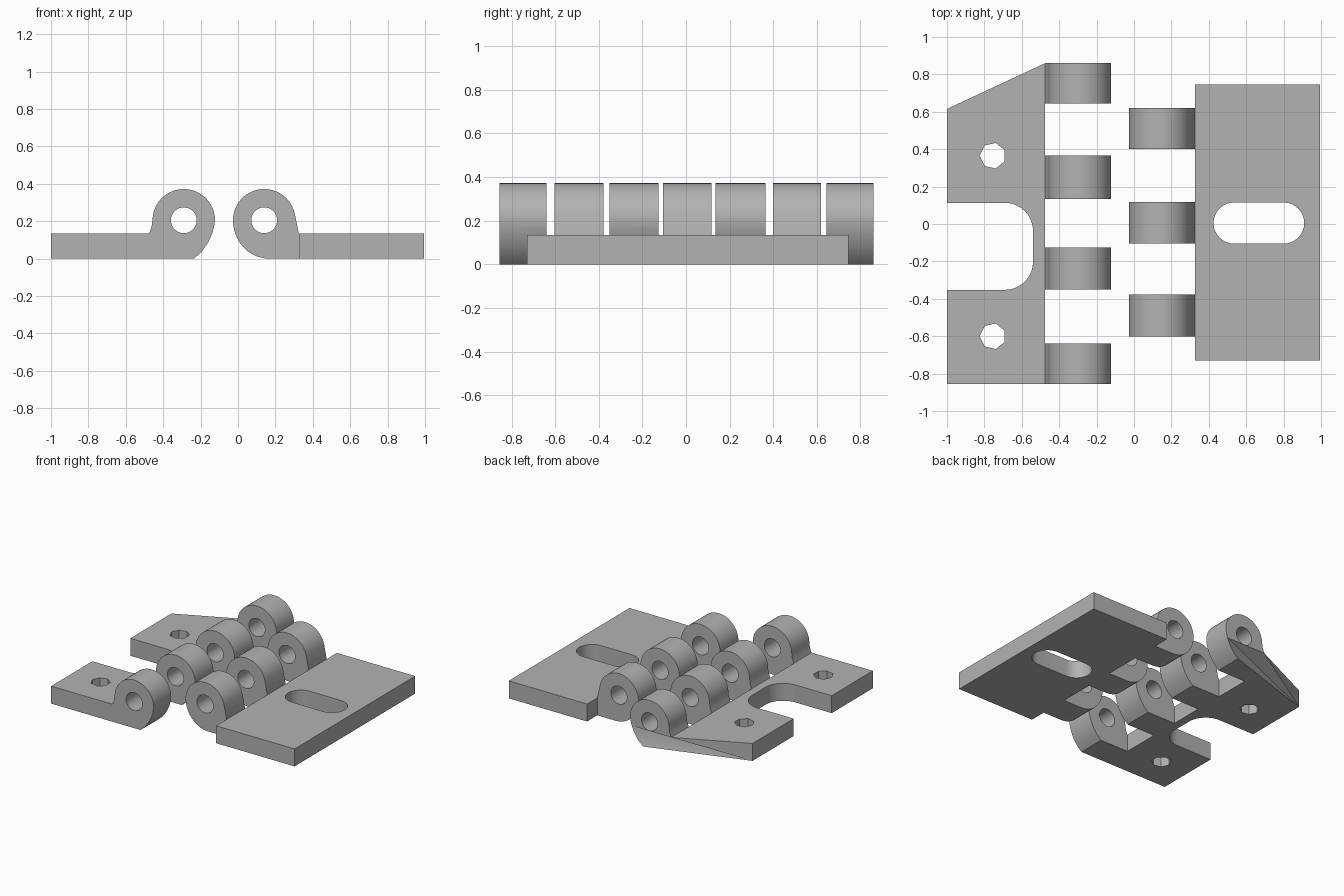
import bpy, bmesh
from math import cos, sin, radians

old = bpy.data.objects.get("Cube")
if old:
    bpy.data.objects.remove(old, do_unlink=True)

steel = bpy.data.materials.new("grey steel")
steel.use_nodes = True
grey = (0.45, 0.45, 0.45, 1)
steel.diffuse_color = grey
steel.node_tree.nodes["Principled BSDF"].inputs["Base Color"].default_value = grey

THICK, AXIS_Z, BORE, BARREL = 0.135, 0.205, 0.069, 0.167


def arc(cx, cy, rx, ry, start, end, steps):
    angles = [radians(start + (end - start) * i / steps) for i in range(steps + 1)]
    return [(cx + rx * cos(a), cy + ry * sin(a)) for a in angles]


def prism(name, outline, lo, hi, along, skew_corner=None):
    """Extrude an outline along y or z. skew_corner pulls the first two far points back."""
    bm = bmesh.new()

    def ring(w):
        pts = [(u, w, v) if along == "y" else (u, v, w) for u, v in outline]
        return [bm.verts.new(p) for p in pts]

    near, far = ring(lo), ring(hi)
    n = len(outline)
    bm.faces.new(near)
    for i in range(n):
        j = (i + 1) % n
        bm.faces.new((near[i], near[j], far[j], far[i]))
    if skew_corner is None:
        bm.faces.new(far)
    else:
        # flat barrel end above the plate, triangle fan to the corner below it
        for v in far[:2]:
            v.co.y = skew_corner
        k = max(i for i, p in enumerate(outline) if p[1] >= THICK)
        bm.faces.new(far[2:k + 1])
        fan = far[1:3] + far[k:]
        for a, b in zip(fan, fan[1:]):
            bm.faces.new((far[0], a, b))
    bmesh.ops.recalc_face_normals(bm, faces=bm.faces)
    mesh = bpy.data.meshes.new(name)
    bm.to_mesh(mesh)
    bm.free()
    ob = bpy.data.objects.new(name, mesh)
    bpy.context.scene.collection.objects.link(ob)
    ob.data.materials.append(steel)
    return ob


def box(x0, x1, y0, y1):
    return prism("gap_cutter", [(x0, y0), (x1, y0), (x1, y1), (x0, y1)], -0.1, 0.6, "z")


def hole(outline):
    return prism("hole_cutter", outline, -0.1, 0.3, "z")


def bore(x):
    return prism("bore_cutter", arc(x, AXIS_Z, BORE, BORE, 0, 350, 35), -1.1, 1.1, "y")


def activate(ob):
    bpy.ops.object.select_all(action="DESELECT")
    ob.select_set(True)
    bpy.context.view_layer.objects.active = ob


def carve(ob, cutters):
    activate(ob)
    for c in cutters:
        c.hide_render = True
        mod = ob.modifiers.new("cut", "BOOLEAN")
        mod.operation, mod.solver, mod.object = "DIFFERENCE", "EXACT", c
        bpy.ops.object.modifier_apply(modifier=mod.name)
        bpy.data.objects.remove(c, do_unlink=True)
    bpy.ops.object.shade_smooth_by_angle(angle=radians(20))


# Notched leaf: plate and barrel in one profile, far corner cut on a slant
lx = -0.29
notched_profile = [(-1, 0), (-1, THICK), (-0.475, THICK), (-0.462, 0.17)]
notched_profile += arc(lx, AXIS_Z, BARREL, BARREL, 180, 0, 24)
notched_profile += [(-0.128, 0.17), (-0.138, THICK), (-0.16, 0.085), (-0.195, 0.035), (-0.235, 0)]
notched_leaf = prism("notched_leaf", notched_profile, -0.855, 0.86, "y", skew_corner=0.615)

cutters = [bore(lx)]
for y0, y1 in [(-0.64, -0.35), (-0.125, 0.135), (0.365, 0.645)]:
    cutters.append(box(-0.476, 0, y0, y1))
for y in (0.365, -0.6):
    cutters.append(hole([(-0.755 + 0.07 * cos(radians(180 + i * 360 / 7)),
                          y + 0.07 * sin(radians(180 + i * 360 / 7))) for i in range(7)]))
r = 0.15
notch = [(-1.1, -0.352)] + arc(-0.54 - r, -0.352 + r, r, r, -90, 0, 10)
notch += arc(-0.54 - r, 0.113 - r, r, r, 0, 90, 10) + [(-1.1, 0.113)]
cutters.append(hole(notch))
carve(notched_leaf, cutters)

# Slotted leaf: plate and three knuckles
rx = 0.14
slotted_plate = prism("slotted_plate", [(0.325, 0), (0.995, 0), (0.995, THICK), (0.325, THICK)],
                      -0.73, 0.745, "y")
slot = arc(0.8, 0.005, 0.11, 0.11, -90, 90, 16) + arc(0.535, 0.005, 0.11, 0.11, 90, 270, 16)
carve(slotted_plate, [hole(slot)])

knuckle_profile = [(0.325, 0), (0.325, THICK)]
knuckle_profile += arc(rx, AXIS_Z, BARREL, BARREL, 12, 180, 24)
knuckle_profile += arc(0.165, AXIS_Z, 0.192, AXIS_Z, 188, 270, 9)
for i, (y0, y1) in enumerate([(-0.602, -0.378), (-0.105, 0.118), (0.4, 0.62)]):
    knuckle = prism(f"slotted_leaf_knuckle_{i + 1}", knuckle_profile, y0, y1, "y")
    carve(knuckle, [bore(rx)])
